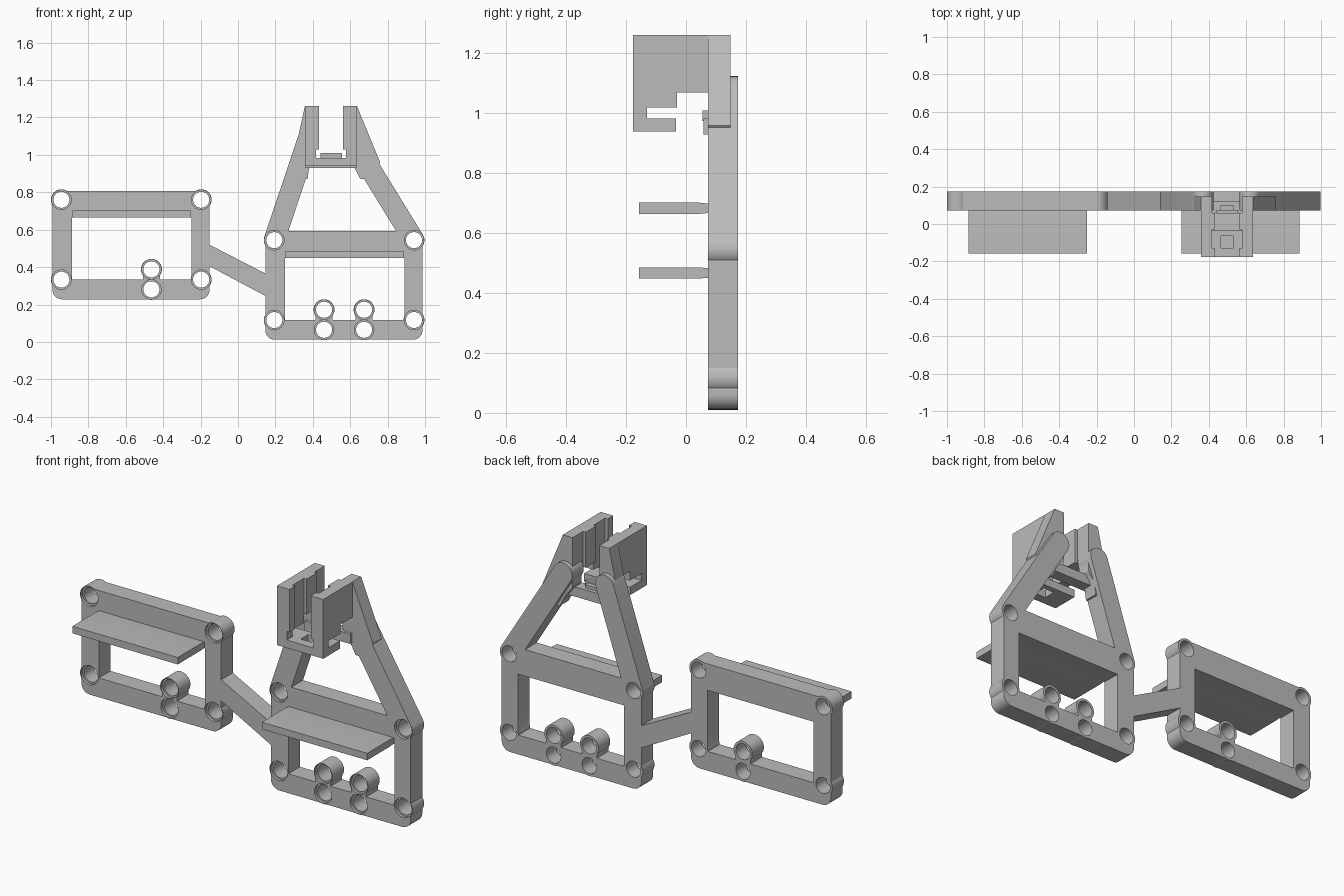
import bpy, bmesh
from math import cos, sin, pi, atan2

if "Cube" in bpy.data.objects:
    bpy.data.objects.remove(bpy.data.objects["Cube"])

grey = bpy.data.materials.new("plain_grey")
grey.use_nodes = True
GREY = (0.5, 0.5, 0.5, 1)
grey.diffuse_color = GREY
grey.node_tree.nodes["Principled BSDF"].inputs["Base Color"].default_value = GREY

FRONT, BACK = 0.073, 0.173      # depth of the flat plate
BOSS, BORE, RIM = 0.056, 0.043, 0.052
parts = []


def prism(bm, pts, a, b, axis="y"):
    """Extrude a closed profile: (x, z) along y, or (y, z) along x."""
    def put(p, d):
        return (p[0], d, p[1]) if axis == "y" else (d, p[0], p[1])
    lo = [bm.verts.new(put(p, a)) for p in pts]
    hi = [bm.verts.new(put(p, b)) for p in pts]
    faces = [bm.faces.new(lo), bm.faces.new(hi)]
    for i in range(len(pts)):
        j = (i + 1) % len(pts)
        faces.append(bm.faces.new((lo[i], lo[j], hi[j], hi[i])))
    bmesh.ops.recalc_face_normals(bm, faces=faces)


def rect(x0, x1, z0, z1):
    return [(x0, z0), (x1, z0), (x1, z1), (x0, z1)]


def arc(c, r, start, sweep, n=16):
    return [(c[0] + r * cos(start + sweep * i / n),
             c[1] + r * sin(start + sweep * i / n)) for i in range(n + 1)]


def disc(c, r, n=40):
    return arc(c, r, 0, 2 * pi, n)[:-1]


def round_rect(x0, x1, z0, z1, r):
    corners = [(x1 - r, z1 - r), (x0 + r, z1 - r), (x0 + r, z0 + r), (x1 - r, z0 + r)]
    return [p for i, c in enumerate(corners) for p in arc(c, r, i * pi / 2, pi / 2, 8)]


def capsule(p, q, r):
    t = atan2(q[1] - p[1], q[0] - p[0])
    return arc(q, r, t - pi / 2, pi) + arc(p, r, t + pi / 2, pi)


def make(name, shapes, cutter=None):
    """Object from (profile, start, end[, axis]) prisms, less an optional cutter."""
    bm = bmesh.new()
    for s in shapes:
        prism(bm, *s)
    mesh = bpy.data.meshes.new(name)
    bm.to_mesh(mesh)
    bm.free()
    ob = bpy.data.objects.new(name, mesh)
    bpy.context.scene.collection.objects.link(ob)
    if cutter:
        mod = ob.modifiers.new("cut", "BOOLEAN")
        mod.operation, mod.solver, mod.object = "DIFFERENCE", "EXACT", cutter
        mod.use_self = True
        dg = bpy.context.evaluated_depsgraph_get()
        ob.data = bpy.data.meshes.new_from_object(ob.evaluated_get(dg))
        ob.modifiers.clear()
    ob.data.materials.clear()
    ob.data.materials.append(grey)
    parts.append(ob)
    return ob


def hole_cutter(name, centres, window=None):
    shapes = [(disc(c, BORE), FRONT - 0.1, BACK + 0.1) for c in centres]
    shapes += [(disc(c, RIM), FRONT - 0.05, FRONT + 0.015) for c in centres]
    if window:
        shapes.append((window, FRONT - 0.1, BACK + 0.1))
    ob = make(name, shapes)
    parts.remove(ob)
    ob.hide_render = True
    return ob


def discard(ob):
    bpy.data.objects.remove(ob)


def frame(side, x0, z0, knobs):
    """Rectangular bracket with corner holes, raised knobs and a shelf."""
    x1, z1 = x0 + 0.84, z0 + 0.58
    corners = [(x, z) for x in (x0 + 0.048, x1 - 0.045) for z in (z0 + 0.105, z0 + 0.532)]
    low = [(k, z0 + 0.053) for k in knobs]
    high = [(k, z0 + 0.16) for k in knobs]
    window = rect(x0 + 0.105, x1 - 0.097, z0 + 0.105, z0 + 0.436)
    cut = hole_cutter("window_cutter", [], window)
    body = make(side + "_frame", [(round_rect(x0, x1, z0, z1, 0.05), FRONT, BACK)], cut)
    discard(cut)
    # Corner bosses and knobs are merged in before the holes are drilled
    bm = bmesh.new()
    bm.from_mesh(body.data)
    for c in corners + low + high:
        prism(bm, disc(c, BOSS), FRONT, BACK)
    for k in knobs:
        prism(bm, rect(k - 0.045, k + 0.045, z0 + 0.09, z0 + 0.16), FRONT, BACK)
    bm.to_mesh(body.data)
    bm.free()
    cut = hole_cutter("hole_cutter", corners + low + high)
    mod = body.modifiers.new("holes", "BOOLEAN")
    mod.operation, mod.solver, mod.object, mod.use_self = "DIFFERENCE", "EXACT", cut, True
    dg = bpy.context.evaluated_depsgraph_get()
    body.data = bpy.data.meshes.new_from_object(body.evaluated_get(dg))
    body.modifiers.clear()
    discard(cut)
    # Shelf, slightly thinner where it meets the plate
    s0, s1 = z0 + 0.436, z0 + 0.474
    shelf = [(-0.157, s0), (0.04, s0), (FRONT + 0.01, s0 + 0.004),
             (FRONT + 0.01, s1 - 0.004), (0.04, s1), (-0.157, s1)]
    make(side + "_shelf", [(shelf, x0 + 0.107, x1 - 0.1, "x")])
    return corners


# Two frames and the sloping link between them
frame("right", -0.992, 0.228, [-0.463])
mounts = frame("left", 0.146, 0.012, [0.46, 0.674])
make("link", [([(-0.155, 0.406), (0.15, 0.244), (0.15, 0.364), (-0.155, 0.521)], FRONT, BACK)])

# Leaning arms with round tips, drilled with the upper frame holes
tips = [(0.369, 1.068), (0.619, 1.068)]
cut = hole_cutter("arm_cutter", [mounts[1], mounts[3]])
for name, foot, tip in zip(("right_arm", "left_arm"), (mounts[1], mounts[3]), tips):
    make(name, [(capsule(foot, tip, BOSS), FRONT, BACK)], cut)
discard(cut)

# Gussets joining the arms to the holder walls
make("right_gusset", [([(0.358, 1.262), (0.322, 1.1), (0.30, 0.87), (0.372, 0.87),
                        (0.38, 0.936), (0.417, 0.99), (0.417, 1.262)], FRONT, 0.148)])
make("left_gusset", [([(0.636, 1.262), (0.578, 1.262), (0.578, 0.99), (0.62, 0.936),
                       (0.655, 0.87), (0.70, 0.87), (0.76, 0.96)], FRONT, 0.148)])

# Holder walls, each with a slot below and an inner rib
wall = [(-0.177, 1.262), (-0.177, 0.94), (-0.033, 0.94), (-0.033, 0.983), (-0.13, 0.983),
        (-0.13, 1.02), (-0.03, 1.02), (-0.03, 1.07), (FRONT, 1.07), (FRONT, 1.262)]
rib = rect(-0.03, 0.06, 1.07, 1.262)
lip = rect(-0.177, -0.13, 1.03, 1.262)
MID = 0.497
for name, s in (("right_holder_wall", -1), ("left_holder_wall", 1)):
    make(name, [(wall, MID + s * 0.08, MID + s * 0.139, "x"),
                (rib, MID + s * 0.064, MID + s * 0.085, "x"),
                (lip, MID + s * 0.064, MID + s * 0.085, "x")])

# Holder floor with a square opening
cut = make("floor_cutter", [(rect(0.466, 0.53, 0.9, 1.0), -0.128, -0.064)])
parts.remove(cut)
cut.hide_render = True
make("holder_floor", [(rect(0.358, 0.636, 0.94, 0.983), -0.177, -0.033)], cut)
discard(cut)

# Crossbar behind the floor with a small catch
make("crossbar", [(rect(0.36, 0.634, 0.93, 0.983), 0.058, 0.12)])
make("catch", [(rect(0.44, 0.555, 0.975, 1.01), 0.055, 0.075),
               (rect(0.46, 0.535, 0.975, 1.0), 0.07, 0.1)])

# Smooth the round surfaces, keep edges crisp
bpy.ops.object.select_all(action="DESELECT")
for ob in parts:
    ob.select_set(True)
bpy.context.view_layer.objects.active = parts[0]
bpy.ops.object.shade_smooth_by_angle(angle=pi / 6)
